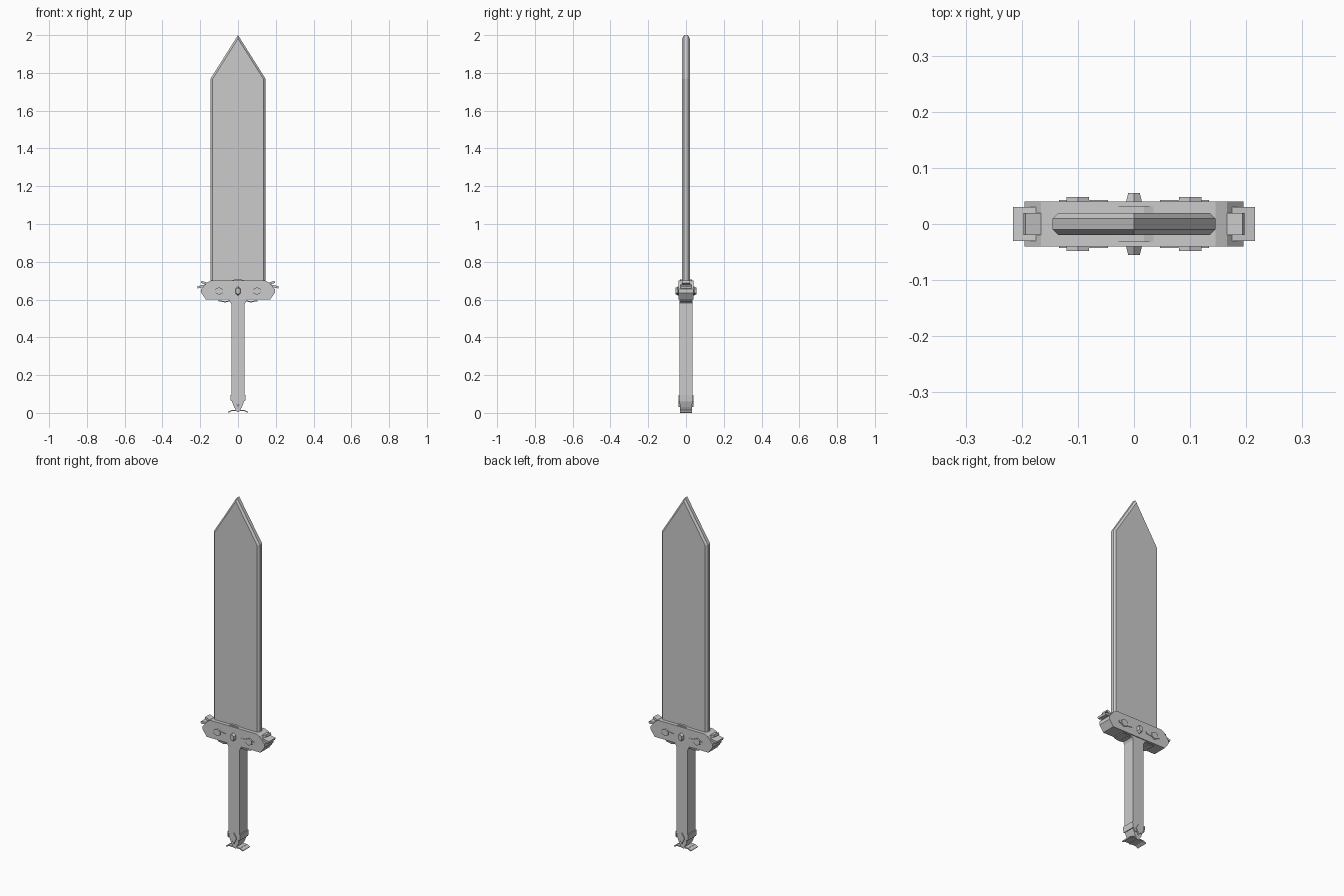
import bpy
import bmesh
from mathutils import Vector

cube = bpy.data.objects.get("Cube")
if cube:
    bpy.data.objects.remove(cube, do_unlink=True)

shade = 0.6
grey = (shade, shade, shade, 1)
steel = bpy.data.materials.new("plain_grey")
steel.use_nodes = True
steel.diffuse_color = grey
steel.node_tree.nodes["Principled BSDF"].inputs["Base Color"].default_value = grey

# Main measurements
length = 2
blade_half = 0.145
blade_thick = 0.04
blade_base = 0.69
shoulder = 1.77
guard_low = 0.6
guard_mid = 0.645
guard_top = 0.7
guard_half = 0.195
guard_depth = 0.08
grip_half = 0.035
grip_depth = 2 * grip_half
sheet = 0.006


def finish(name, bm):
    """Turn a finished bmesh into a coloured object."""
    bmesh.ops.recalc_face_normals(bm, faces=bm.faces)
    mesh = bpy.data.meshes.new(name)
    bm.to_mesh(mesh)
    bm.free()
    mesh.materials.append(steel)
    obj = bpy.data.objects.new(name, mesh)
    bpy.context.collection.objects.link(obj)


def prism(bm, outline, depth):
    """Extrude an x/z outline through the depth, centred on y = 0."""
    face = bm.faces.new([bm.verts.new((x, -depth / 2, z)) for x, z in outline])
    result = bmesh.ops.extrude_face_region(bm, geom=[face], use_keep_orig=True)
    moved = [v for v in result["geom"] if isinstance(v, bmesh.types.BMVert)]
    bmesh.ops.translate(bm, verts=moved, vec=(0, depth, 0))


def silhouette(name, levels, depth, chamfer=0):
    """Symmetric flat part from (height, half width) levels."""
    right = [(half, z) for z, half in levels]
    left = [(-half, z) for z, half in reversed(levels) if half]
    bm = bmesh.new()
    prism(bm, right + left, depth)
    if chamfer:
        # Chamfer the rims of the two broad faces
        bmesh.ops.recalc_face_normals(bm, faces=bm.faces)
        broad = [f for f in bm.faces if abs(f.normal.y) > 0.9]
        rims = [e for f in broad for e in f.edges if any(abs(v.co.x) > 0 for v in e.verts)]
        base = [e for e in rims if all(v.co.z == levels[0][0] for v in e.verts)]
        rims = [e for e in rims if e not in base]
        bmesh.ops.bevel(bm, geom=rims, offset=chamfer, segments=1, affect="EDGES")
    finish(name, bm)


def plates(name, start, end, depth, thick=sheet):
    """Left and right plates running from start to end in x/z."""
    bm = bmesh.new()
    a, b = Vector(start), Vector(end)
    across = (b - a).orthogonal().normalized() * thick / 2
    for side in (1, -1):
        corners = (a + across, b + across, b - across, a - across)
        prism(bm, [(side * x, z) for x, z in corners], depth)
    finish(name, bm)


def studs(name, x, half, height, depth, sides, taper=1):
    """Faceted studs on front and back, mirrored when off centre."""
    bm = bmesh.new()
    for facing in (1, -1):
        for side in {x, -x}:
            ring = bmesh.ops.create_cone(bm, cap_ends=True, segments=sides, radius1=1,
                                         radius2=taper, depth=2)["verts"]
            for v in ring:
                px, up, out = v.co
                v.co = (side + px * half, facing * depth * (out + 3) / 4,
                        guard_mid + up * height / 2)
    finish(name, bm)


# Blade
silhouette("blade", [(blade_base, blade_half), (shoulder, blade_half), (length, 0)],
           blade_thick, chamfer=blade_thick / 4)

# Crossguard body, with the collar that holds the blade
silhouette("guard", [(guard_low, guard_half * 0.87), (guard_mid - 0.01, guard_half),
                     (guard_mid + 0.01, guard_half), (blade_base, guard_half * 0.85),
                     (guard_top, blade_half)], guard_depth)
silhouette("guard_collar", [(guard_low, grip_half), (guard_top, grip_half),
                            (guard_top + sheet, grip_half / 2)], guard_depth * 0.8)

# Claws folded over the guard ends
claw_root = guard_half * 0.85
claw_tip = guard_half * 1.1
plates("outer_claws", (claw_root, guard_mid + 0.03), (claw_tip, guard_mid + 0.02),
       guard_depth * 0.75, 2 * sheet)
plates("upper_claws", (claw_root, blade_base - sheet), (guard_half, guard_top - sheet),
       guard_depth / 2, 2 * sheet)

# Gem and stepped ornaments on both faces
studs("gems", 0, 0.02, 0.06, 0.055, 6, taper=0.6)
studs("ornament_bars", 0.09, 0.05, 0.02, 0.043, 6)
studs("ornament_bosses", 0.1, 0.023, 0.04, 0.048, 6)

# Thin ribs under the guard
rib_end = guard_half / 2
plates("inner_ribs", (grip_half, guard_low - sheet), (rib_end * 0.7, guard_low - 2 * sheet),
       grip_depth)
plates("outer_ribs", (rib_end * 0.7, guard_low - 2 * sheet), (rib_end + sheet, guard_low - sheet),
       grip_depth)

# Grip flaring into the guard
clip_top = 0.095
silhouette("grip", [(clip_top / 2, grip_half * 0.7), (clip_top * 0.8, grip_half),
                    (guard_low - 4 * sheet, grip_half), (guard_low, grip_half + 2 * sheet)],
           grip_depth)

# Pommel wedge, its side clips and splayed feet
silhouette("pommel", [(sheet, sheet), (clip_top / 3, grip_half * 0.6),
                      (clip_top * 0.7, grip_half)], grip_depth * 0.9)
silhouette("pommel_crest", [(clip_top / 3, 0), (clip_top * 0.7, grip_half / 2),
                            (clip_top, 0)], guard_depth)
plates("pommel_clips", (grip_half, clip_top * 0.65), (grip_half + sheet / 2, clip_top),
       guard_depth * 0.95, sheet)
plates("inner_feet", (0, 2 * sheet), (grip_half, 2 * sheet), grip_depth * 0.9)
plates("outer_feet", (grip_half, 2 * sheet), (grip_half * 1.5, sheet / 2), grip_depth * 0.9)
